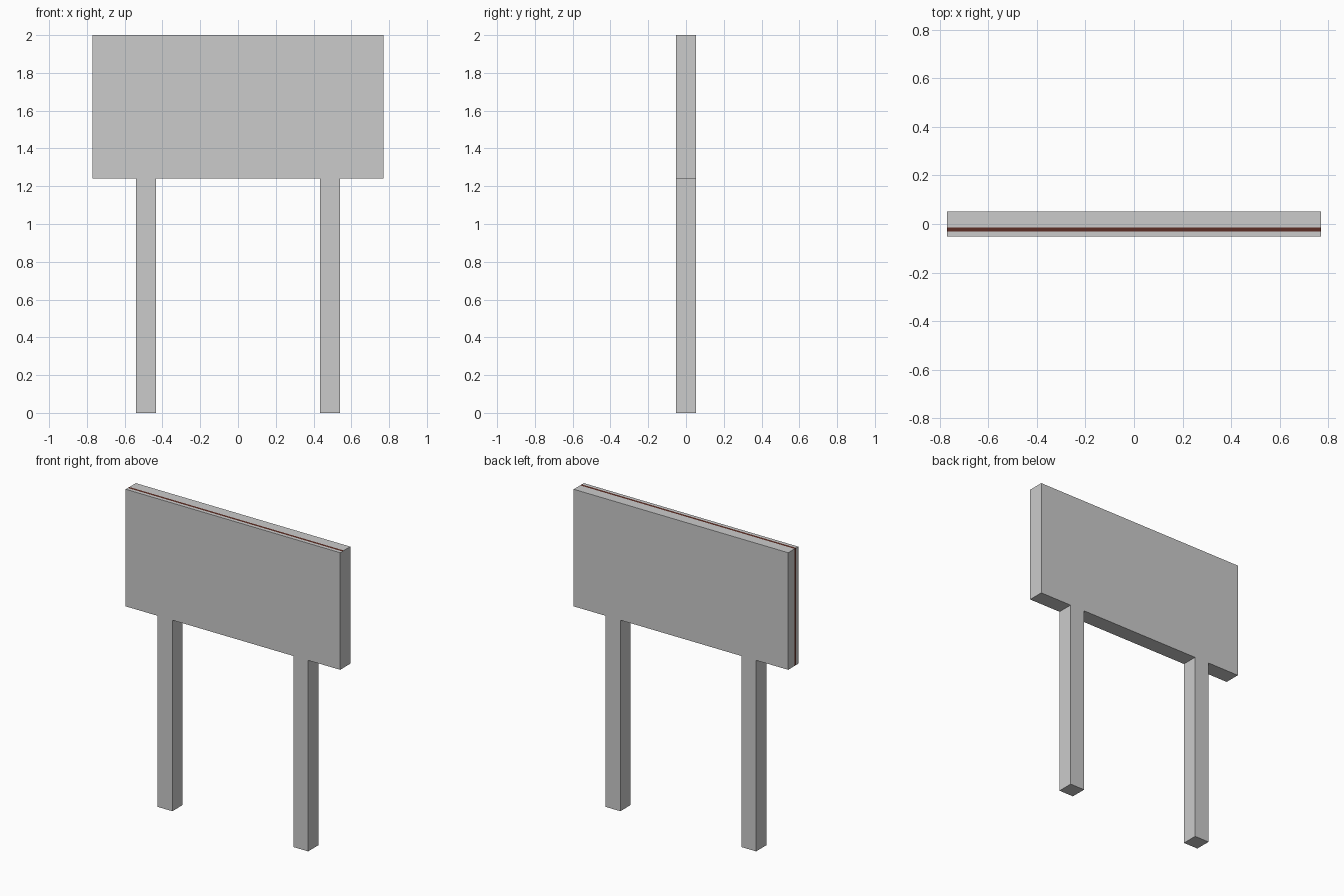
import bpy
import bmesh
from mathutils import Vector

cube = bpy.data.objects.get("Cube")
if cube:
    bpy.data.objects.remove(cube, do_unlink=True)


def make_material(name, rgb):
    mat = bpy.data.materials.new(name)
    mat.use_nodes = True
    color = (*rgb, 1.0)
    mat.diffuse_color = color
    mat.node_tree.nodes["Principled BSDF"].inputs["Base Color"].default_value = color
    return mat


def make_box(name, x, y, z, *materials):
    """Box spanning the given (low, high) pair on each axis."""
    bm = bmesh.new()
    bmesh.ops.create_cube(bm, size=1)
    for v in bm.verts:
        v.co = Vector([(lo + hi) / 2 + c * (hi - lo)
                       for (lo, hi), c in zip((x, y, z), v.co)])
    mesh = bpy.data.meshes.new(name)
    bm.to_mesh(mesh)
    bm.free()
    for mat in materials:
        mesh.materials.append(mat)
    obj = bpy.data.objects.new(name, mesh)
    bpy.context.collection.objects.link(obj)
    return obj


gray = make_material("light gray", (0.6, 0.6, 0.6))
brown = make_material("dark brown", (0.107, 0.027, 0.018))

HALF_WIDTH, HALF_DEPTH = 0.77, 0.052
BOARD_BOTTOM, TOP = 1.24, 2.0
CORE = (-0.03, -0.014)
width = (-HALF_WIDTH, HALF_WIDTH)
height = (BOARD_BOTTOM, TOP)

# Board: front and back panels around a thin core
make_box("front_panel", width, (-HALF_DEPTH, CORE[0]), height, gray)
make_box("back_panel", width, (CORE[1], HALF_DEPTH), height, gray)
core = make_box("board_core", width, CORE, height, gray, brown)

# Brown edge shows on the top and on the right end
for face in core.data.polygons:
    face.material_index = int(face.normal.z > 0.5 or face.normal.x < -0.5)

# Square legs, flush with the board
for side, name in ((1, "left_leg"), (-1, "right_leg")):
    span = sorted((side * 0.435, side * 0.54))
    make_box(name, span, (-HALF_DEPTH, HALF_DEPTH), (0, BOARD_BOTTOM), gray)
